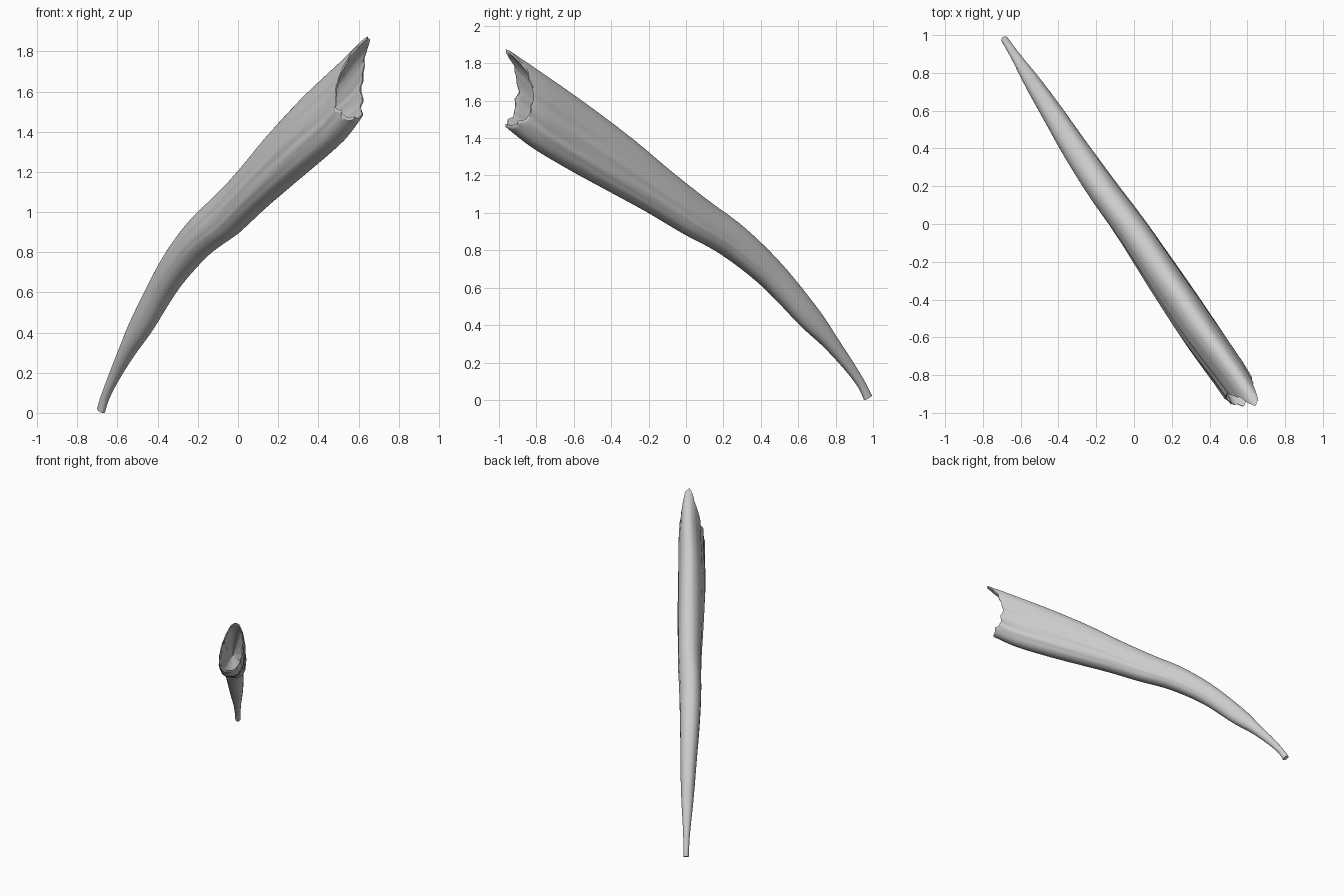
import bpy, bmesh, math
from mathutils import Vector

if "Cube" in bpy.data.objects:
    bpy.data.objects.remove(bpy.data.objects["Cube"])

# Stations along the tusk: upper edge (y, z), lower edge (y, z), half width, sideways lean
STATIONS = [
    (-0.98, 1.88, -0.94, 1.46, .080, .035),
    (-0.80, 1.76, -0.80, 1.35, .086, .030),
    (-0.55, 1.587, -0.60, 1.23, .093, .022),
    (-0.30, 1.40, -0.40, 1.12, .092, .015),
    (-0.10, 1.235, -0.20, 1.01, .087, .008),
    (0.10, 1.08, 0.00, 0.89, .082, .0),
    (0.30, 0.93, 0.20, 0.78, .077, .0),
    (0.50, 0.735, 0.418, 0.61, .066, .0),
    (0.70, 0.49, 0.62, 0.40, .052, .0),
    (0.80, 0.34, 0.74, 0.29, .041, .0),
    (0.90, 0.19, 0.845, 0.175, .027, .0),
    (0.96, 0.09, 0.92, 0.078, .021, .0),
    (0.99, 0.03, 0.955, 0.005, .019, .0),
]
# Plan-view centreline (y, x)
PLAN = [(-1, .635), (-.8, .505), (-.55, .33), (-.3, .165), (0, -.03), (.2, -.18),
        (.4, -.315), (.6, -.44), (.8, -.57), (.9, -.635), (1, -.70)]
SIDE = Vector((.823, .567, 0))
N = 64


def plan_x(y):
    for (y0, x0), (y1, x1) in zip(PLAN, PLAN[1:]):
        if y <= y1:
            return x0 + (x1 - x0) * (y - y0) / (y1 - y0)
    return PLAN[-1][1]


def station(t):
    # Catmull-Rom blend of neighbouring stations
    last = len(STATIONS) - 1
    i = min(int(t), last - 1)
    f = t - i
    rows = [STATIONS[max(0, min(last, i + k))] for k in (-1, 0, 1, 2)]
    return [.5 * (2 * b + (c - a) * f + (2 * a - 5 * b + 4 * c - d) * f * f
                  + (3 * b - a - 3 * c + d) * f ** 3) for a, b, c, d in zip(*rows)]


def power(v, p):
    return math.copysign(abs(v) ** p, v)


def section(t, k=1.0):
    yu, zu, yl, zl, w, lean = station(t)
    up = Vector((plan_x(yu), yu, zu)) + SIDE * lean
    low = Vector((plan_x(yl), yl, zl)) - SIDE * lean * .5
    mid, half = (up + low) / 2, (up - low) / 2
    pts = []
    for j in range(N):
        a = 2 * math.pi * j / N
        c, s = math.cos(a), math.sin(a)
        # egg-shaped section, wider low down, with long shallow grooves
        fade = max(0, 1 - t / 8)
        groove = 1 - fade * abs(s) * (.05 if c < .3 else .02) * (
            math.sin(13 * a + .5 * t) + .7 * math.sin(22 * a - .8 * t + 1))
        wide = w * (1 - .2 * c * fade) * groove
        p = mid + (half * power(c, .92) + SIDE * wide * power(s, .85)) * k
        # broken mouth: notched sides and ragged rim
        h = ((1 + c) / 2) ** 1.3
        notch = .10 * (4 * h * (1 - h)) ** .7 + .006 * math.sin(9 * a + 1) + .004 * math.sin(17 * a)
        p += Vector((-.68, 1, -.62)) * notch * max(0, 1 - t / 1.5) ** 2
        pts.append(p)
    return pts


def bridge(bm, rings):
    for a, b in zip(rings, rings[1:]):
        for j in range(N):
            m = (j + 1) % N
            bm.faces.new((a[j], a[m], b[m], b[j]))


bm = bmesh.new()
# Cavity rings from deep apex out to the mouth, then the outer skin to the tip
DEPTH = 18
sections = []
for i in range(DEPTH, -1, -1):
    f = i / DEPTH
    sections.append(section(2.6 * f, .9 * (1 - f ** 1.3) + .03))
steps = 84
for i in range(steps + 1):
    sections.append(section(12 * i / steps))
sections.append(section(12, .7))
rings = [[bm.verts.new(p) for p in sec] for sec in sections]
bridge(bm, rings)
bm.faces.new(rings[0])
bm.faces.new(rings[-1])
bmesh.ops.recalc_face_normals(bm, faces=bm.faces)

mesh = bpy.data.meshes.new("hollow_tusk")
bm.to_mesh(mesh)
bm.free()
tusk = bpy.data.objects.new("hollow_tusk", mesh)
bpy.context.collection.objects.link(tusk)

# Rest on the ground plane
tusk.location.z = -min(v.co.z for v in mesh.vertices)
bpy.context.view_layer.objects.active = tusk
tusk.select_set(True)
bpy.ops.object.shade_smooth_by_angle(angle=math.radians(50))
